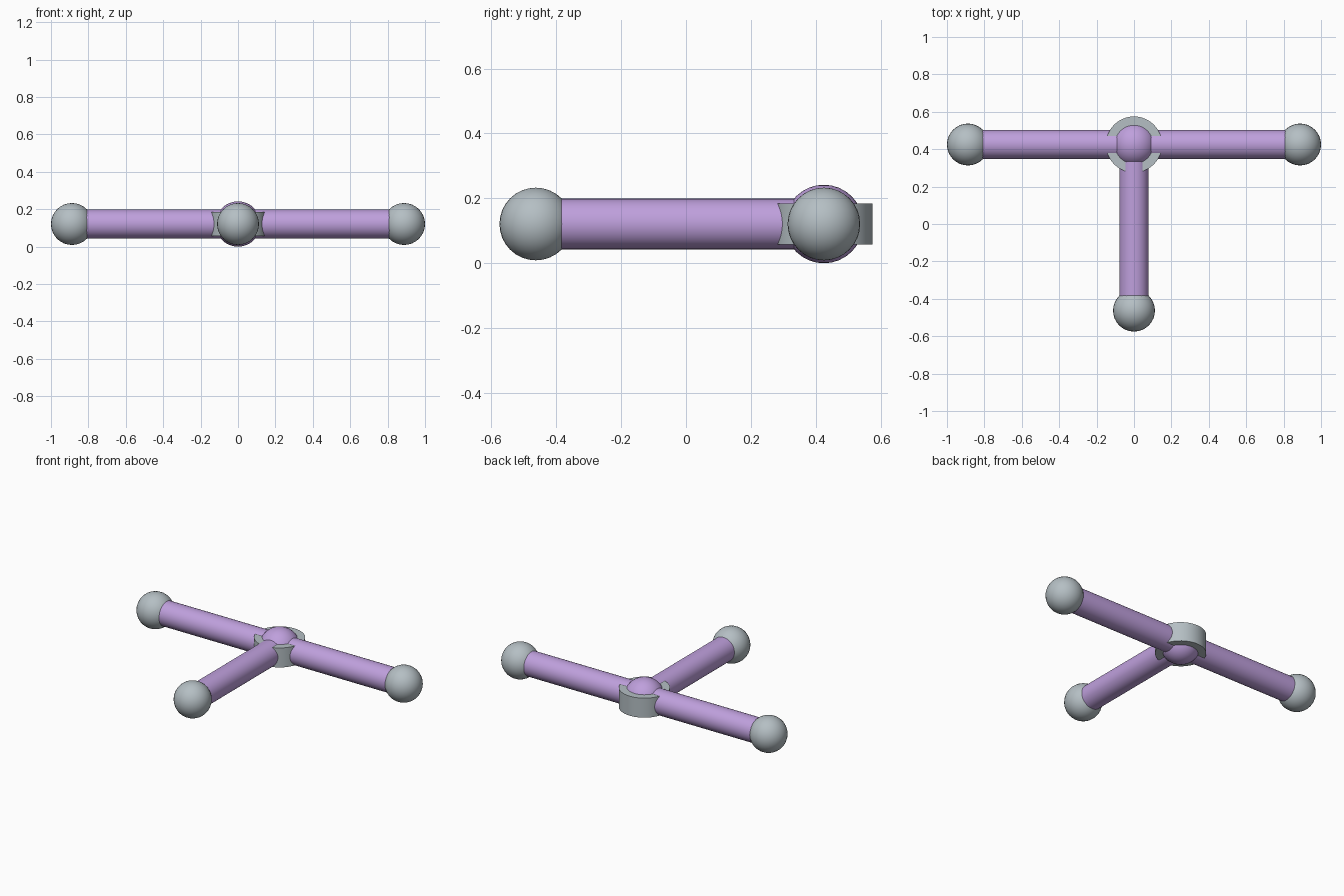
import bpy
import math
from mathutils import Vector

cube = bpy.data.objects.get("Cube")
if cube:
    bpy.data.objects.remove(cube, do_unlink=True)

HUB = Vector((0, 0.425, 0.121))
REACH = 0.888


def material(name, color):
    mat = bpy.data.materials.new(name)
    mat.use_nodes = True
    mat.diffuse_color = color
    mat.node_tree.nodes["Principled BSDF"].inputs["Base Color"].default_value = color
    return mat


purple = material("soft purple", (0.52, 0.35, 0.72, 1))
grey = material("cool grey", (0.46, 0.52, 0.55, 1))


def finish(name, mat):
    obj = bpy.context.object
    obj.name = name
    obj.data.materials.append(mat)
    bpy.ops.object.shade_smooth_by_angle(angle=math.radians(40))
    return obj


def ball(name, center, radius, mat):
    bpy.ops.mesh.primitive_uv_sphere_add(
        segments=32, ring_count=16, radius=radius, location=center)
    return finish(name, mat)


def rod(name, start, end, radius, mat):
    axis = end - start
    bpy.ops.mesh.primitive_cylinder_add(
        vertices=48, radius=radius, depth=axis.length, location=(start + end) / 2,
        rotation=axis.to_track_quat("Z", "Y").to_euler())
    return finish(name, mat)


# Hub: a ball set in a flat disc
ball("hub_ball", HUB, 0.121, purple)
half_disc = Vector((0, 0, 0.063))
rod("hub_disc", HUB - half_disc, HUB + half_disc, 0.15, grey)

# Three arms, each with a ball at its tip
for side, direction in (("left", (1, 0, 0)), ("right", (-1, 0, 0)), ("front", (0, -1, 0))):
    tip = HUB + Vector(direction) * REACH
    rod(side + "_arm", HUB, tip, 0.078, purple)
    ball(side + "_end_ball", tip, 0.112, grey)
